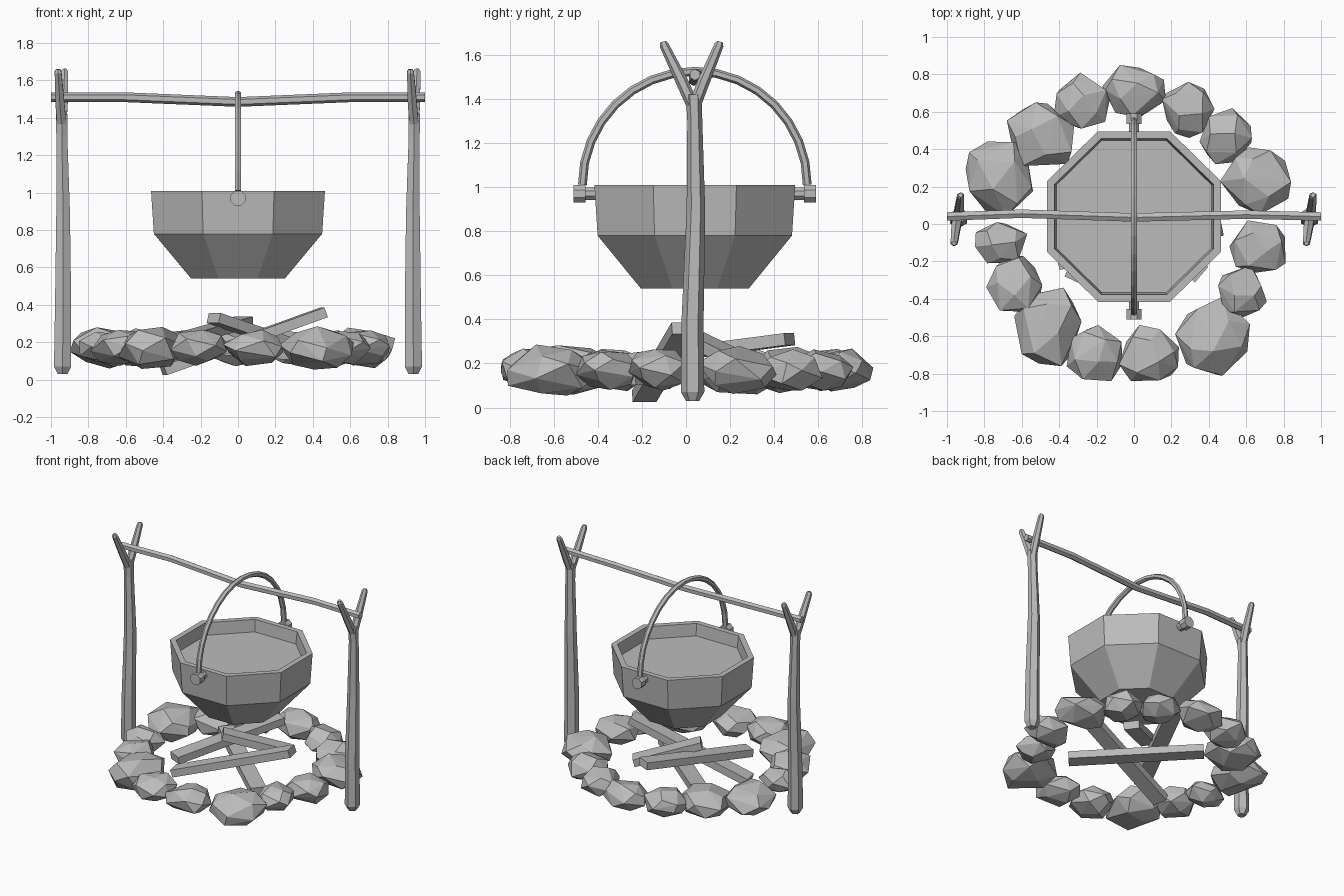
import bpy, bmesh, math, random
from mathutils import Vector, Matrix

random.seed(4)
cube = bpy.data.objects.get("Cube")
if cube:
    bpy.data.objects.remove(cube, do_unlink=True)

GREY = (0.5, 0.5, 0.5, 1)
mat = bpy.data.materials.new("plain grey")
mat.use_nodes = True
mat.diffuse_color = GREY
mat.node_tree.nodes["Principled BSDF"].inputs["Base Color"].default_value = GREY


def finish(name, bm):
    bmesh.ops.recalc_face_normals(bm, faces=bm.faces)
    mesh = bpy.data.meshes.new(name)
    bm.to_mesh(mesh)
    bm.free()
    mesh.materials.append(mat)
    obj = bpy.data.objects.new(name, mesh)
    bpy.context.collection.objects.link(obj)
    return obj


def loft(name, rings):
    """Skin a list of equal point rings and cap both ends."""
    bm = bmesh.new()
    loops = [[bm.verts.new(p) for p in ring] for ring in rings]
    n = len(loops[0])
    for low, high in zip(loops, loops[1:]):
        for i in range(n):
            j = (i + 1) % n
            bm.faces.new((low[i], low[j], high[j], high[i]))
    bm.faces.new(loops[0])
    bm.faces.new(loops[-1])
    return finish(name, bm)


def tube(name, points, radii, side, sides=6):
    """Sweep a polygon along a path; side is a direction across the path."""
    pts = [Vector(p) for p in points]
    rings = []
    for i, p in enumerate(pts):
        t = (pts[min(i + 1, len(pts) - 1)] - pts[max(i - 1, 0)]).normalized()
        a = Vector(side)
        a = (a - t * a.dot(t)).normalized()
        b = t.cross(a)
        angles = [math.tau * (k + 0.5) / sides for k in range(sides)]
        rings.append([p + (a * math.cos(w) + b * math.sin(w)) * radii[i] for w in angles])
    return loft(name, rings)


def plank(name, start, end, width=0.11, thick=0.055):
    a, b = Vector(start), Vector(end)
    bm = bmesh.new()
    turn = (b - a).to_track_quat('X', 'Z').to_matrix().to_4x4()
    size = Matrix.Diagonal(((b - a).length, width, thick, 1))
    bmesh.ops.create_cube(bm, size=1, matrix=Matrix.Translation((a + b) / 2) @ turn @ size)
    return finish(name, bm)


def stone(name, x, y, hx, hy, count=18):
    """Faceted boulder: hull of jittered points spread over an ellipsoid."""
    pts = []
    spin = random.uniform(0, math.tau)
    for i in range(count):
        z = 1 - 2 * (i + 0.5) / count
        w = spin + i * 2.4 + random.uniform(-0.3, 0.3)
        r = math.sqrt(1 - z * z)
        pts.append(Vector((r * math.cos(w), r * math.sin(w), z)) * random.uniform(0.88, 1.05))
    half = (hx, hy, 0.04 + 0.37 * (hx + hy) / 2)
    centre = (x, y, 0.17)
    # stretch the cloud so that it fills its bounding box exactly
    for k in range(3):
        lo, hi = min(p[k] for p in pts), max(p[k] for p in pts)
        for p in pts:
            p[k] = centre[k] + half[k] * (2 * (p[k] - lo) / (hi - lo) - 1)
    bm = bmesh.new()
    verts = [bm.verts.new(p) for p in pts]
    bmesh.ops.convex_hull(bm, input=verts)
    loose = [v for v in bm.verts if not v.link_faces]
    bmesh.ops.delete(bm, geom=loose, context='VERTS')
    return finish(name, bm)


# Ring of stones
STONES = [
    (0, .71, .17, .14), (.29, .61, .14, .15), (.49, .47, .14, .15),
    (.65, .23, .19, .18), (.66, -.12, .15, .14), (.58, -.36, .13, .14),
    (.42, -.6, .2, .21), (.08, -.69, .16, .15), (-.21, -.69, .15, .15),
    (-.46, -.55, .18, .21), (-.64, -.32, .15, .15), (-.71, -.1, .14, .11),
    (-.72, .24, .18, .2), (-.5, .48, .18, .17), (-.28, .66, .15, .15),
]
for i, spec in enumerate(STONES):
    stone(f"fire_ring_stone_{i + 1}", *spec)

# Firewood
plank("firewood_long", (-.4, -.19, .05), (.46, -.01, .36))
plank("firewood_low", (.36, -.27, .13), (-.34, .34, .18))
plank("firewood_upper", (-.32, -.3, .21), (.03, .47, .31))
plank("firewood_short", (-.13, 0, .33), (.25, .27, .2))

# Octagonal pot: outside, rim, inner wall and the surface of the contents
MID = 0.04
profile = [(.25, .54), (.45, .78), (.465, 1.01), (.425, 1.01), (.415, .92)]
corner = 1 / math.cos(math.pi / 8)
rings = []
for r, z in profile:
    angles = [math.pi / 8 + k * math.pi / 4 for k in range(8)]
    rings.append([(r * corner * math.cos(w), MID + r * 0.98 * corner * math.sin(w), z)
                  for w in angles])
loft("cooking_pot", rings)

# Pot handle with a stepped knob on each side
arc = [math.pi * k / 16 for k in range(17)]
path = [(0, MID + 0.51 * math.cos(w), 1.01 + 0.515 * math.sin(w)) for w in arc]
tube("pot_handle", path, [0.02] * len(path), (1, 0, 0))
for label, s in (("front", -1), ("back", 1)):
    steps = [(.43, .03), (.495, .03), (.495, .043), (.55, .043)]
    tube(f"{label}_handle_knob", [(0, MID + s * d, .97) for d, r in steps],
         [r for d, r in steps], (1, 0, 0), 8)

# Crossbar, sagging slightly in the middle
tube("crossbar", [(-1, .04, 1.51), (-.6, .055, 1.51), (0, .035, 1.485),
                  (.6, .05, 1.51), (1, .04, 1.51)], [.026] * 5, (0, 1, 0))

# Forked posts
for label, s in (("right", -1), ("left", 1)):
    tube(f"{label}_post",
         [(s * .938, .03, .03), (s * .938, .03, .07), (s * .935, .03, .4),
          (s * .935, .045, .9), (s * .942, .04, 1.3), (s * .942, .035, 1.42)],
         [.03, .053, .05, .042, .034, .036], (1, 0, 0))
    for end, y, lean in (("front", -.1, -.02), ("back", .15, .015)):
        x = s * .942
        tube(f"{label}_post_{end}_prong",
             [(x, .035, 1.36), (x + lean / 2, .035 + (y - .035) * .4, 1.48),
              (x + lean, y, 1.645), (x + lean, y * 1.03, 1.66)],
             [.028, .028, .021, .013], (1, 0, 0))
